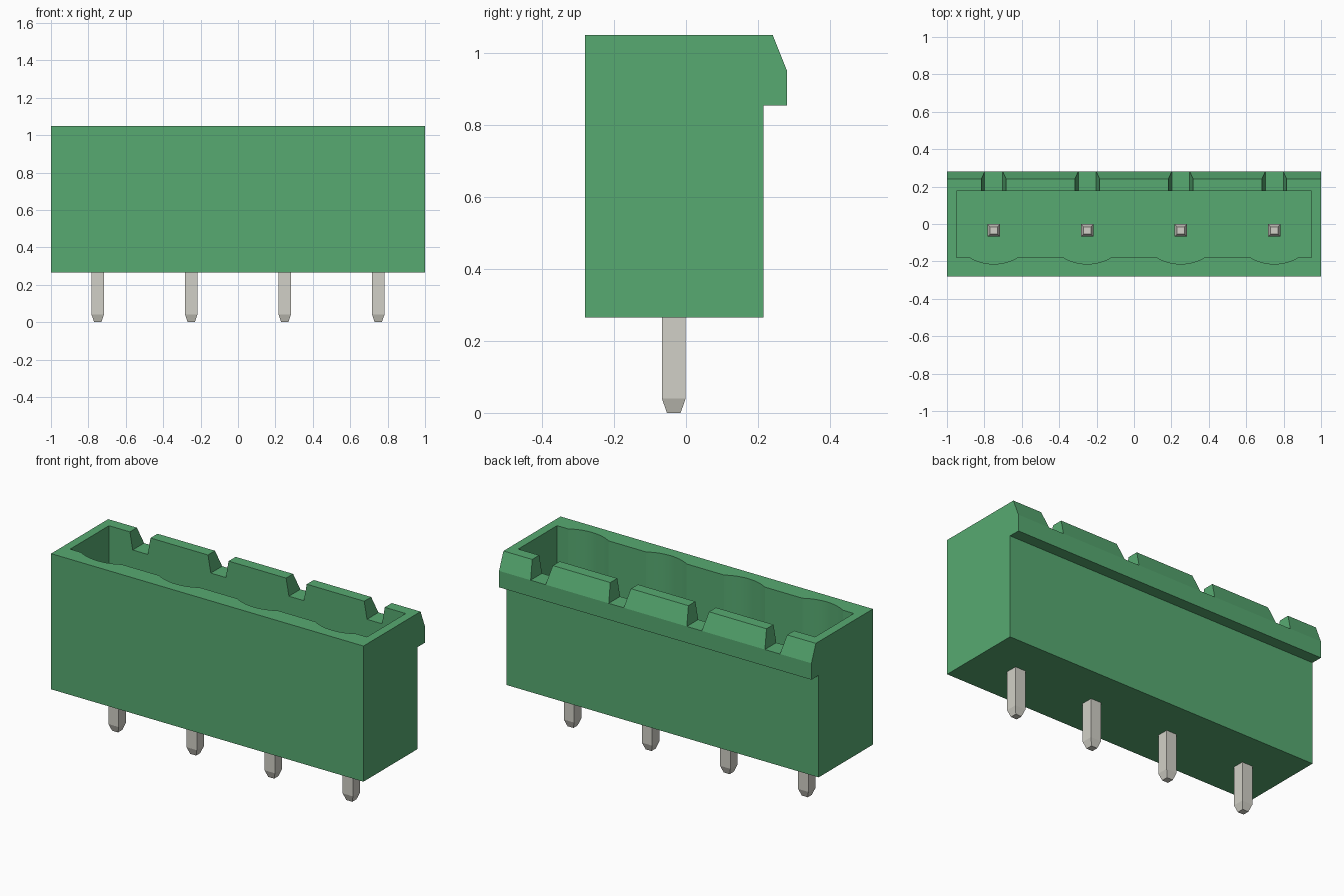
import bpy, bmesh, math
from mathutils import Vector

cube = bpy.data.objects.get("Cube")
if cube:
    bpy.data.objects.remove(cube, do_unlink=True)

PIN_X = (-0.75, -0.25, 0.25, 0.75)
PIN_Y = -0.034
TOP, FLOOR, BASE = 1.05, 0.465, 0.265


def material(name, rgb):
    m = bpy.data.materials.new(name)
    m.use_nodes = True
    m.diffuse_color = (*rgb, 1)
    m.node_tree.nodes["Principled BSDF"].inputs["Base Color"].default_value = (*rgb, 1)
    return m


green = material("green plastic", (0.095, 0.40, 0.166))
metal = material("grey metal", (0.64, 0.63, 0.57))


def prism(name, points, offset, mat):
    """Extrude a closed outline of 3D points along an offset."""
    bm = bmesh.new()
    face = bm.faces.new([bm.verts.new(p) for p in points])
    ext = bmesh.ops.extrude_face_region(bm, geom=[face])
    bmesh.ops.translate(bm, vec=Vector(offset),
                        verts=[g for g in ext["geom"] if isinstance(g, bmesh.types.BMVert)])
    bmesh.ops.recalc_face_normals(bm, faces=bm.faces)
    mesh = bpy.data.meshes.new(name)
    bm.to_mesh(mesh)
    bm.free()
    mesh.materials.append(mat)
    ob = bpy.data.objects.new(name, mesh)
    bpy.context.collection.objects.link(ob)
    return ob


def cut(target, cutter):
    mod = target.modifiers.new(cutter.name, 'BOOLEAN')
    mod.operation = 'DIFFERENCE'
    mod.solver = 'EXACT'
    mod.object = cutter
    bpy.context.view_layer.objects.active = target
    bpy.ops.object.modifier_apply(modifier=mod.name)
    bpy.data.objects.remove(cutter, do_unlink=True)


# Housing: side profile with the latch lip at the back
profile = [(-0.281, BASE), (0.215, BASE), (0.215, 0.855), (0.281, 0.855),
           (0.281, 0.95), (0.241, TOP), (-0.281, TOP)]
housing = prism("housing", [(-1, y, z) for y, z in profile], (2, 0, 0), green)

# Cavity: rectangle with a shallow arc in the front wall at each pin
half, depth = 0.13, 0.036
radius = (half ** 2 + depth ** 2) / (2 * depth)
sweep = math.asin(half / radius)
outline = [(0.95, 0.177), (-0.95, 0.177), (-0.95, -0.178)]
for px in PIN_X:
    for i in range(13):
        a = sweep * (i / 6 - 1)
        outline.append((px + radius * math.sin(a),
                        -0.178 - depth + radius * (1 - math.cos(a))))
outline.append((0.95, -0.178))
cut(housing, prism("cavity_cutter", [(x, y, FLOOR) for x, y in outline],
                   (0, 0, 0.8), green))

# Tapered latch notches through the back rim
for px in PIN_X:
    notch = [(-0.048, 0.95), (0.048, 0.95), (0.084, 1.15), (-0.084, 1.15)]
    cut(housing, prism("notch_cutter", [(px + x, 0.1, z) for x, z in notch],
                       (0, 0.3, 0), green))

# Keep the arcs smooth and every corner sharp
bpy.ops.object.select_all(action='DESELECT')
housing.select_set(True)
bpy.context.view_layer.objects.active = housing
bpy.ops.object.shade_smooth_by_angle(angle=math.radians(12))


# Square pins with tapered ends
def pin(name, x):
    bm = bmesh.new()
    rings = []
    for z, w in ((0, 0.019), (0.04, 0.033), (0.84, 0.033), (0.88, 0.019)):
        rings.append([bm.verts.new((x + sx * w, PIN_Y + sy * w, z))
                      for sx, sy in ((-1, -1), (1, -1), (1, 1), (-1, 1))])
    for lo, hi in zip(rings, rings[1:]):
        for i in range(4):
            j = (i + 1) % 4
            bm.faces.new((lo[i], lo[j], hi[j], hi[i]))
    bm.faces.new(rings[0][::-1])
    bm.faces.new(rings[-1])
    mesh = bpy.data.meshes.new(name)
    bm.to_mesh(mesh)
    bm.free()
    mesh.materials.append(metal)
    bpy.context.collection.objects.link(bpy.data.objects.new(name, mesh))


for n, px in enumerate(PIN_X, 1):
    pin(f"pin_{n}", px)
